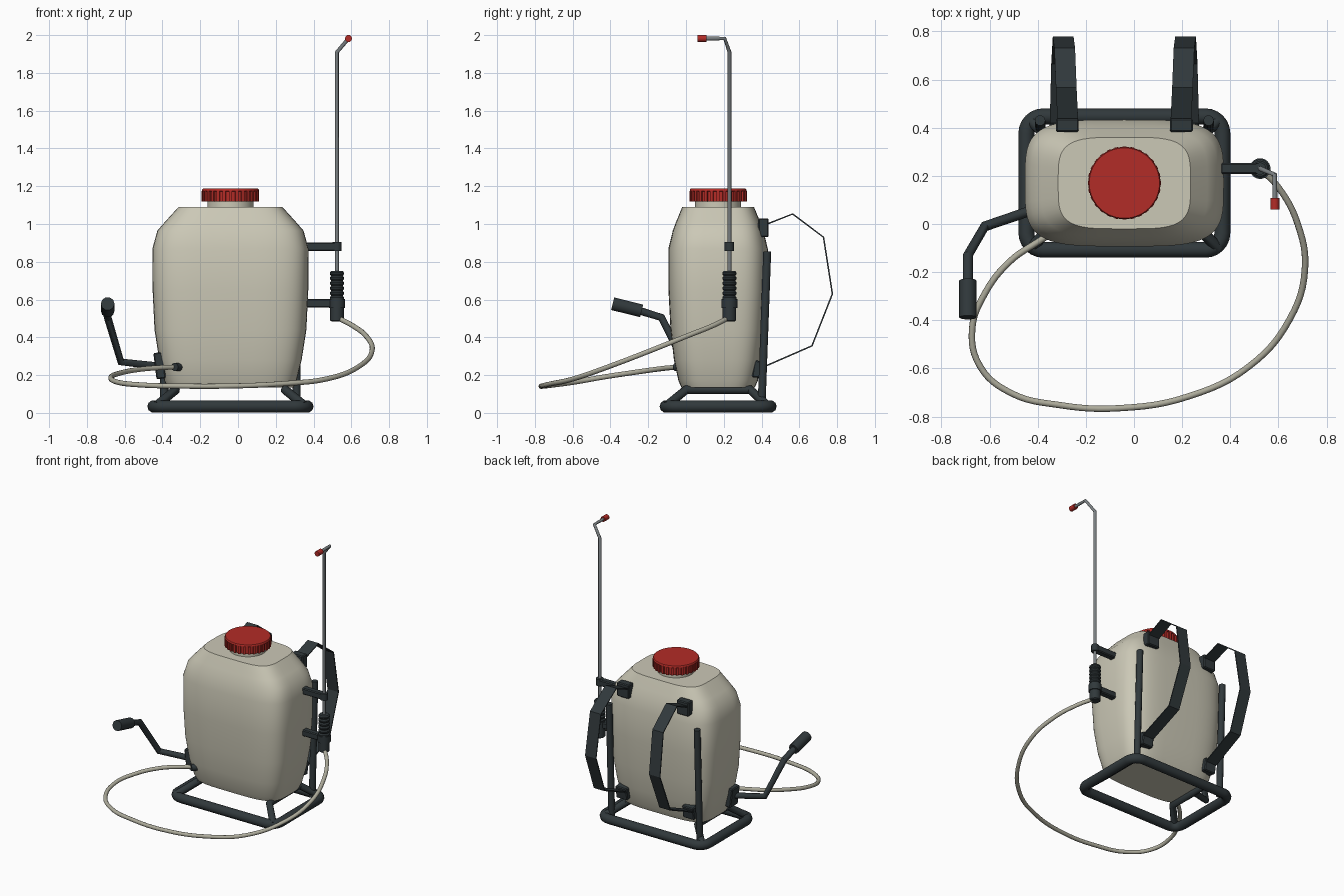
import bpy, bmesh, math
from mathutils import Vector

if "Cube" in bpy.data.objects:
    bpy.data.objects.remove(bpy.data.objects["Cube"])

CX, CY = -0.04, 0.17  # tank centre


def mat(name, r, g, b):
    m = bpy.data.materials.new(name)
    m.diffuse_color = (r, g, b, 1)
    m.use_nodes = True
    m.node_tree.nodes["Principled BSDF"].inputs["Base Color"].default_value = m.diffuse_color
    return m


CREAM = mat("cream_plastic", 0.60, 0.58, 0.47)
HOSE = mat("hose_rubber", 0.42, 0.41, 0.33)
BLACK = mat("dark_plastic", 0.03, 0.04, 0.044)
RED = mat("red_plastic", 0.45, 0.025, 0.02)
STEEL = mat("steel", 0.2, 0.22, 0.23)


def finish(ob, m, angle=40):
    ob.data.materials.append(m)
    bpy.ops.object.select_all(action='DESELECT')
    ob.select_set(True)
    bpy.context.view_layer.objects.active = ob
    if ob.type == 'CURVE':
        bpy.ops.object.convert(target='MESH')
        ob = bpy.context.object
    if angle:
        bpy.ops.object.shade_smooth_by_angle(angle=math.radians(angle))
    return ob


def loft(name, rings, m, angle=40):
    """Skin a stack of equal-length point rings and cap both ends."""
    bm = bmesh.new()
    vs = [[bm.verts.new(p) for p in r] for r in rings]
    n = len(vs[0])
    for a, b in zip(vs, vs[1:]):
        for i in range(n):
            bm.faces.new((a[i], a[(i + 1) % n], b[(i + 1) % n], b[i]))
    bm.faces.new(vs[0][::-1])
    bm.faces.new(vs[-1])
    bmesh.ops.recalc_face_normals(bm, faces=bm.faces)
    me = bpy.data.meshes.new(name)
    bm.to_mesh(me)
    bm.free()
    ob = bpy.data.objects.new(name, me)
    bpy.context.collection.objects.link(ob)
    return finish(ob, m, angle)


def lathe(name, x, y, profile, m, n=32):
    return loft(name, [[(x + r * math.cos(2 * math.pi * i / n), y + r * math.sin(2 * math.pi * i / n), z)
                        for i in range(n)] for r, z in profile], m)


def tube(name, pts, r, m, cyclic=False, smooth=False, res=3):
    cu = bpy.data.curves.new(name, 'CURVE')
    cu.dimensions = '3D'
    cu.bevel_depth, cu.bevel_resolution, cu.use_fill_caps = r, res, True
    if smooth:
        s = cu.splines.new('BEZIER')
        s.bezier_points.add(len(pts) - 1)
        for b, p in zip(s.bezier_points, pts):
            b.co = p
            b.handle_left_type = b.handle_right_type = 'AUTO'
        s.resolution_u = 6
    else:
        s = cu.splines.new('POLY')
        s.points.add(len(pts) - 1)
        for b, p in zip(s.points, pts):
            b.co = (*p, 1)
    s.use_cyclic_u = cyclic
    ob = bpy.data.objects.new(name, cu)
    bpy.context.collection.objects.link(ob)
    return finish(ob, m)


def box(name, loc, size, m, rot=(0, 0, 0), bevel=0.006):
    bpy.ops.mesh.primitive_cube_add(size=1, location=loc, rotation=rot)
    ob = bpy.context.object
    ob.name, ob.scale = name, size
    bpy.ops.object.transform_apply(location=False, rotation=False, scale=True)
    if bevel:
        md = ob.modifiers.new("bevel", 'BEVEL')
        md.width, md.segments = bevel, 1
    return finish(ob, m, None)


# Tank: superellipse sections
def section(z, hx, hy, n=64):
    out = []
    for i in range(n):
        c, s = math.cos(2 * math.pi * i / n), math.sin(2 * math.pi * i / n)
        out.append((CX + math.copysign(hx * abs(c) ** 0.5, c), CY + math.copysign(hy * abs(s) ** 0.5, s), z))
    return out


levels = [(0.135, 0.335, 0.195), (0.17, 0.35, 0.21), (0.28, 0.377, 0.234), (0.44, 0.402, 0.252),
          (0.65, 0.412, 0.263), (0.87, 0.413, 0.263), (0.965, 0.387, 0.24),
          (1.013, 0.345, 0.222), (1.09, 0.275, 0.19)]
loft("tank", [section(*l) for l in levels], CREAM)

# Filler neck and ribbed cap
lathe("filler_neck", CX, CY, [(0.122, 1.08), (0.122, 1.13)], CREAM, 40)
lathe("cap", CX, CY, [(0.143, 1.12), (0.143, 1.172), (0.15, 1.174), (0.15, 1.182), (0.146, 1.187)], RED, 56)
for i in range(28):
    a = 2 * math.pi * i / 28
    box("cap_rib", (CX + 0.145 * math.cos(a), CY + 0.145 * math.sin(a), 1.148),
        (0.014, 0.016, 0.056), RED, (0, 0, a), 0)

# Base ring with rounded corners
ring = []
for k, (sx, sy) in enumerate([(1, 1), (-1, 1), (-1, -1), (1, -1)]):
    for j in range(7):
        a = math.radians(90 * k + 15 * j)
        ring.append((CX + sx * 0.337 + 0.07 * math.cos(a), CY + sy * 0.207 + 0.07 * math.sin(a), 0.034))
tube("base_ring", ring, 0.033, BLACK, cyclic=True)

# Cradle legs, rear uprights, straps and their mounts
strap_path = [(0.43, 1.0), (0.565, 1.053), (0.728, 0.93), (0.775, 0.63), (0.667, 0.355), (0.41, 0.243)]
for side, s in (("left", -1), ("right", 1)):
    tube("cradle_leg_" + side, [(CX + s * 0.39, -0.1, 0.04), (CX + s * 0.29, 0.0, 0.122),
                                (CX + s * 0.29, 0.34, 0.122), (CX + s * 0.39, 0.43, 0.04)], 0.024, BLACK)
    tube("rear_upright_" + side, [(CX + s * 0.35, 0.40, 0.035), (CX + s * 0.35, 0.43, 0.855)], 0.022, BLACK)
    rings = []
    for i, (y, z) in enumerate(strap_path):
        x = CX + s * (0.235 + 0.032 * i / 5)
        a = Vector(strap_path[max(i - 1, 0)])
        b = Vector(strap_path[min(i + 1, 5)])
        t = (b - a).normalized() * 0.004
        rings.append([(x - 0.043, y - t.y, z + t.x), (x + 0.043, y - t.y, z + t.x),
                      (x + 0.043, y + t.y, z - t.x), (x - 0.043, y + t.y, z - t.x)])
    loft("strap_" + side, rings, BLACK, None)
    box("strap_mount_top_" + side, (CX + s * 0.237, 0.41, 0.98), (0.095, 0.056, 0.1), BLACK)
    box("strap_mount_bottom_" + side, (CX + s * 0.265, 0.385, 0.23), (0.09, 0.06, 0.09), BLACK, (-0.15, 0, 0))

# Pump lever with grip and pivot
box("lever_pivot", (-0.415, 0.07, 0.25), (0.05, 0.09, 0.14), BLACK, (0, -0.12, 0))
tube("pump_lever", [(-0.40, 0.065, 0.245), (-0.62, -0.01, 0.27), (-0.69, -0.13, 0.505), (-0.69, -0.25, 0.542)],
     0.021, BLACK)
tube("lever_grip", [(-0.69, -0.235, 0.54), (-0.69, -0.388, 0.578)], 0.036, BLACK)

# Hose and outlet
tube("hose_outlet", [(-0.29, 0.0, 0.243), (-0.335, -0.055, 0.243)], 0.023, BLACK)
tube("hose", [(-0.31, -0.02, 0.243), (-0.40, -0.075, 0.24), (-0.515, -0.155, 0.231), (-0.62, -0.29, 0.212),
              (-0.672, -0.435, 0.19), (-0.64, -0.59, 0.163), (-0.515, -0.70, 0.148), (-0.31, -0.752, 0.142),
              (-0.06, -0.765, 0.142), (0.23, -0.715, 0.154), (0.48, -0.59, 0.182), (0.647, -0.395, 0.25),
              (0.71, -0.187, 0.33), (0.68, 0.0, 0.405), (0.605, 0.145, 0.463), (0.525, 0.23, 0.505)],
     0.0135, HOSE, smooth=True)

# Wand, ribbed grip and red nozzle
WX, WY = 0.524, 0.23
grip = [(0.03, 0.485), (0.036, 0.49), (0.036, 0.565)]
for i in range(7):
    z = 0.57 + i * 0.026
    grip += [(0.031, z), (0.038, z + 0.008), (0.038, z + 0.016), (0.031, z + 0.024)]
lathe("wand_grip", WX, WY, grip, BLACK, 24)
tube("wand", [(WX, WY, 0.72), (WX, WY, 1.91), (0.585, 0.205, 1.982), (0.585, 0.09, 1.982)], 0.0105, STEEL)
tube("nozzle", [(0.585, 0.108, 1.982), (0.585, 0.06, 1.982)], 0.019, RED)

# Wand holder arms and clips
for z, r in ((0.88, 0.025), (0.58, 0.043)):
    box("holder_arm", (0.44, WY, z), (0.16, 0.045, 0.045), BLACK)
    lathe("holder_clip", WX, WY, [(r, z - 0.024), (r, z + 0.024)], BLACK, 24)
